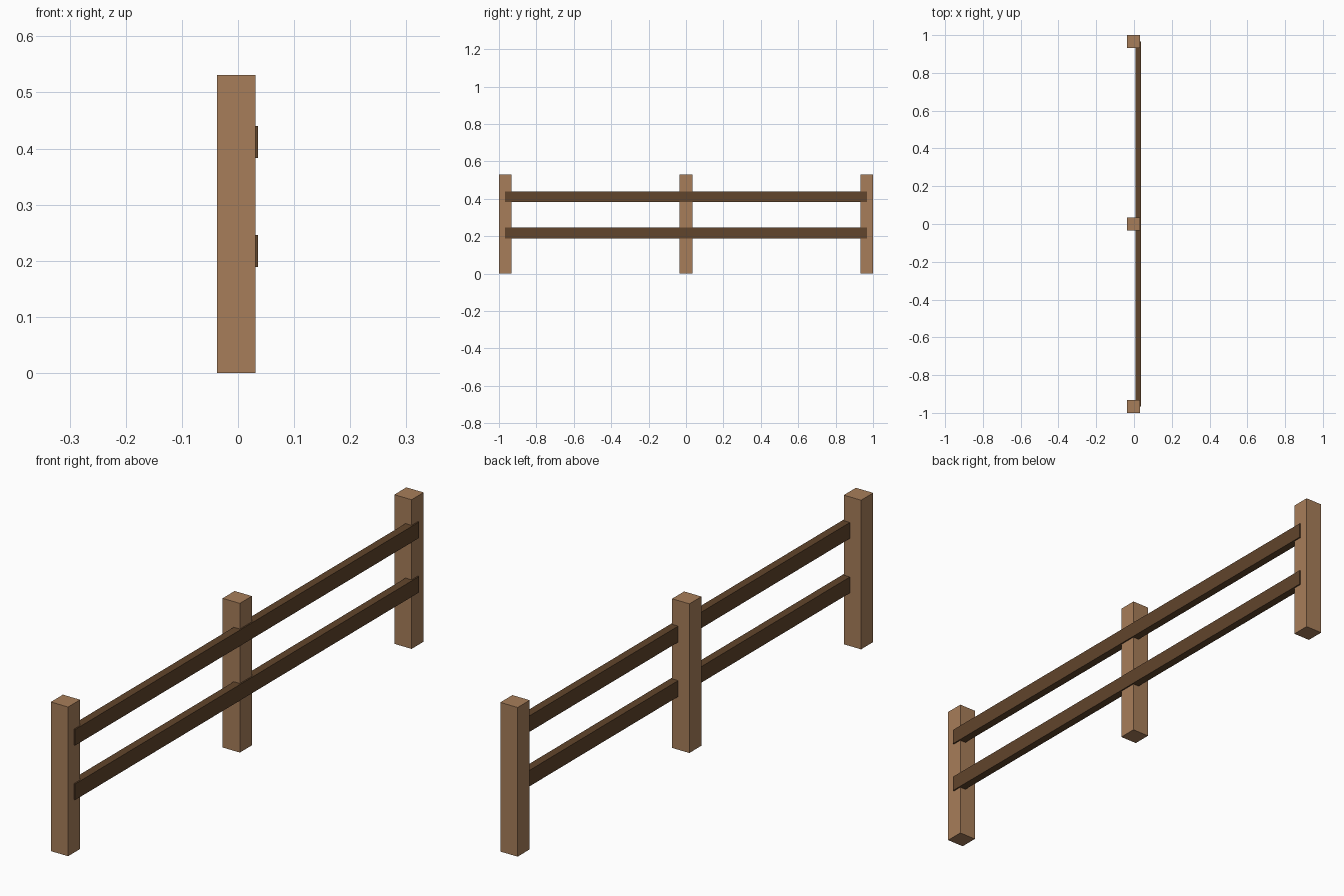
import bpy
import bmesh
from mathutils import Matrix, Vector

cube = bpy.data.objects.get("Cube")
if cube:
    bpy.data.objects.remove(cube, do_unlink=True)


def make_material(name, rgb):
    mat = bpy.data.materials.new(name)
    mat.use_nodes = True
    color = (*rgb, 1.0)
    mat.diffuse_color = color
    bsdf = next(n for n in mat.node_tree.nodes if n.type == "BSDF_PRINCIPLED")
    bsdf.inputs["Base Color"].default_value = color
    return mat


def make_box(name, low, high, mat):
    low, high = Vector(low), Vector(high)
    center = (low + high) / 2
    bm = bmesh.new()
    bmesh.ops.create_cube(bm, size=1.0, matrix=Matrix.Diagonal((*(high - low), 1.0)))
    mesh = bpy.data.meshes.new(name)
    bm.to_mesh(mesh)
    bm.free()
    mesh.materials.append(mat)
    obj = bpy.data.objects.new(name, mesh)
    obj.location = center
    bpy.context.collection.objects.link(obj)
    return obj


light_wood = make_material("light_wood", (0.39, 0.208, 0.101))
dark_wood = make_material("dark_wood", (0.120, 0.059, 0.025))

# Three square posts along the fence line
HALF = 0.034
for name, y in (("front_post", HALF - 1), ("middle_post", 0), ("back_post", 1 - HALF)):
    make_box(name, (-0.037, y - HALF, 0), (0.031, y + HALF, 0.531), light_wood)

# Two thin rails let into the left faces of the posts
for name, z in (("lower_rail", 0.189), ("upper_rail", 0.383)):
    make_box(name, (0.007, -0.967, z), (0.036, 0.967, z + 0.057), dark_wood)
